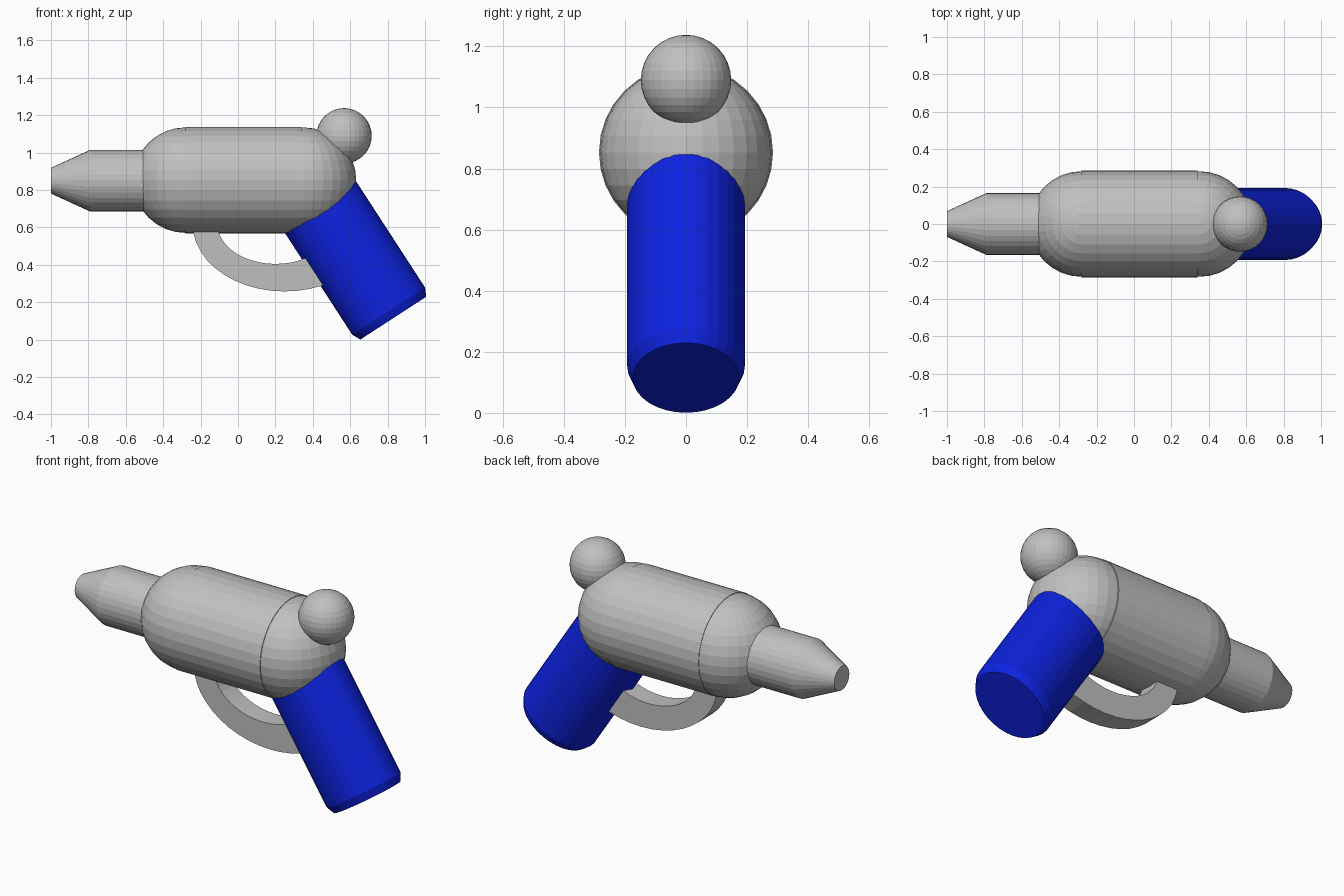
import bpy, bmesh, math
from mathutils import Matrix, Vector

if "Cube" in bpy.data.objects:
    bpy.data.objects.remove(bpy.data.objects["Cube"])


def material(name, rgb):
    m = bpy.data.materials.new(name)
    m.diffuse_color = (*rgb, 1)
    m.use_nodes = True
    m.node_tree.nodes["Principled BSDF"].inputs["Base Color"].default_value = m.diffuse_color
    return m


GREY = material("light grey", (0.53, 0.53, 0.53))
BLUE = material("deep blue", (0.004, 0.016, 0.75))


def finish(bm, name, mat):
    bmesh.ops.recalc_face_normals(bm, faces=bm.faces)
    me = bpy.data.meshes.new(name)
    bm.to_mesh(me)
    bm.free()
    me.materials.append(mat)
    ob = bpy.data.objects.new(name, me)
    bpy.context.collection.objects.link(ob)
    return ob


def lathe(name, mat, origin, axis_angle, rings, sides=32, squash=1.0):
    """Capped rings (height, radius) around local z, tilted about y."""
    bm = bmesh.new()
    loops = []
    for h, r in rings:
        loops.append([bm.verts.new((r * math.cos(a), squash * r * math.sin(a), h))
                      for a in (2 * math.pi * i / sides for i in range(sides))])
    for lo, hi in zip(loops, loops[1:]):
        for i in range(sides):
            j = (i + 1) % sides
            bm.faces.new((lo[i], lo[j], hi[j], hi[i]))
    bm.faces.new(loops[0][::-1])
    bm.faces.new(loops[-1])
    bm.transform(Matrix.Translation(origin) @ Matrix.Rotation(axis_angle, 4, 'Y'))
    return finish(bm, name, mat)


def ball(name, mat, centre, radius, flat=None):
    bm = bmesh.new()
    bmesh.ops.create_uvsphere(bm, u_segments=32, v_segments=16, radius=radius)
    if flat:  # slice off a cap and close it
        normal, dist = flat
        cut = bmesh.ops.bisect_plane(
            bm, geom=bm.verts[:] + bm.edges[:] + bm.faces[:],
            plane_co=normal * dist, plane_no=normal, clear_outer=True)
        edges = [g for g in cut["geom_cut"] if isinstance(g, bmesh.types.BMEdge)]
        bmesh.ops.holes_fill(bm, edges=edges)
    bm.transform(Matrix.Translation(centre))
    return finish(bm, name, mat)


# Main barrel with rounded ends; the rear end has a sloping flat
AXIS_Z = 0.853
lathe("body_barrel", GREY, (-0.28, 0, AXIS_Z), math.pi / 2, [(0, 0.285), (0.62, 0.285)])
ball("body_front_dome", GREY, (-0.28, 0, AXIS_Z), 0.282)
ball("body_rear_dome", GREY, (0.35, 0, AXIS_Z), 0.282,
     (Vector((0.65, 0, 0.76)).normalized(), 0.254))

# Rear knob
ball("rear_knob", GREY, (0.567, 0, 1.09), 0.148)

# Tapered nozzle
lathe("nozzle", GREY, (-1, 0, 0.85), math.pi / 2,
      [(0, 0.069), (0.21, 0.165), (0.6, 0.165)])

# Oval grip with a bevelled foot, leaning back
TILT = -math.radians(33)
lathe("grip", BLUE, (0.83, 0, 0.115), TILT,
      [(0, 0.21), (0.045, 0.232), (0.73, 0.232)], squash=0.83)

# Small trigger bulge on the front of the grip
lathe("trigger", BLUE, (0.385, 0, 0.455), TILT, [(0, 0.05), (0.2, 0.05)], sides=16)

# Trigger guard: flat band between two oval arcs
bm = bmesh.new()
sections = []
STEPS = 16
for i in range(STEPS + 1):
    t = math.radians(180 + 130 * i / STEPS)
    c, s = math.cos(t), math.sin(t)
    outer = (0.25 + 0.493 * c, 0.62 + 0.362 * s)
    inner = (0.20 + 0.31 * c, 0.62 + 0.215 * s)
    sections.append([bm.verts.new((p[0], y, p[1])) for p, y in
                     ((outer, -0.06), (outer, 0.06), (inner, 0.06), (inner, -0.06))])
for a, b in zip(sections, sections[1:]):
    for k in range(4):
        n = (k + 1) % 4
        bm.faces.new((a[k], a[n], b[n], b[k]))
bm.faces.new(sections[0])
bm.faces.new(sections[-1])
finish(bm, "trigger_guard", GREY)
